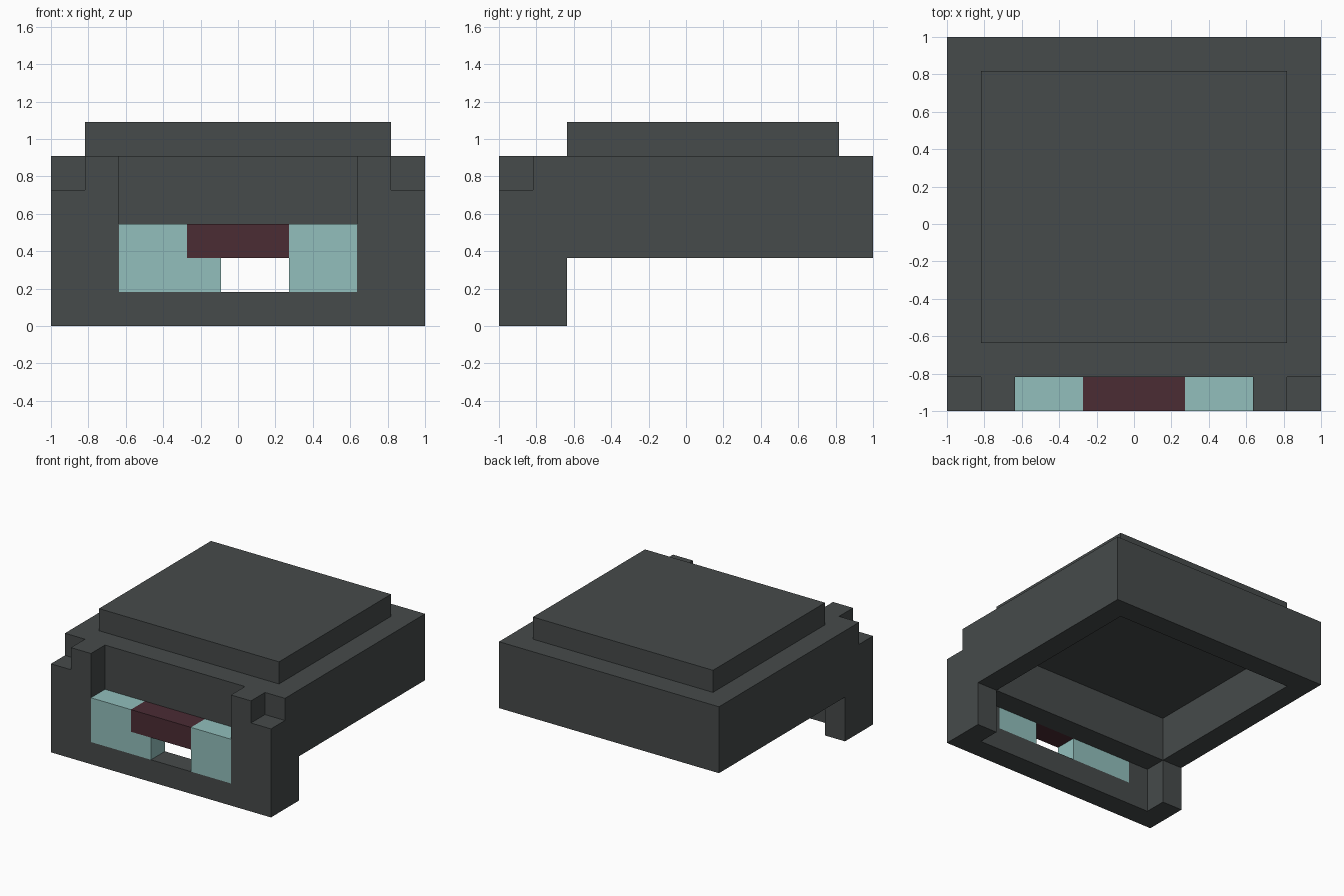
import bpy
import bmesh

if "Cube" in bpy.data.objects:
    bpy.data.objects.remove(bpy.data.objects["Cube"], do_unlink=True)

U = 2 / 11  # one block of the grid the model is built on


def material(name, rgb):
    m = bpy.data.materials.new(name)
    m.use_nodes = True
    m.diffuse_color = (*rgb, 1)
    m.node_tree.nodes["Principled BSDF"].inputs["Base Color"].default_value = (*rgb, 1)
    return m


GREY = material("dark grey", (0.061, 0.069, 0.069))
TEAL = material("pale teal", (0.287, 0.521, 0.503))
RED = material("dark maroon", (0.070, 0.025, 0.034))


def prism(name, profile, y0, y1, mat):
    """Extrude an x-z outline (in blocks) from y0 to y1."""
    bm = bmesh.new()
    face = bm.faces.new([bm.verts.new((x * U, y0 * U, z * U)) for x, z in profile])
    new = bmesh.ops.extrude_face_region(bm, geom=[face])["geom"]
    verts = [v for v in new if isinstance(v, bmesh.types.BMVert)]
    bmesh.ops.translate(bm, verts=verts, vec=(0, (y1 - y0) * U, 0))
    bmesh.ops.recalc_face_normals(bm, faces=bm.faces)
    me = bpy.data.meshes.new(name)
    bm.to_mesh(me)
    bm.free()
    me.materials.append(mat)
    ob = bpy.data.objects.new(name, me)
    bpy.context.collection.objects.link(ob)
    return ob


def box(name, x0, x1, y0, y1, z0, z1, mat=GREY):
    return prism(name, [(x0, z0), (x1, z0), (x1, z1), (x0, z1)], y0, y1, mat)


# Shell: one block, hollowed and trimmed
shell = box("shell", -5.5, 5.5, -5.5, 5.5, 0, 5)
cutters = [
    box("lower_rear_cutter", -7, 7, -3.5, 7, -1, 2),
    box("cavity_cutter", -4.5, 4.5, -3.5, 4.5, -1, 4),
    box("jaw_recess_cutter", -4.5, 4.5, -4.5, -3, -1, 2),
    box("face_opening_cutter", -3.5, 3.5, -7, -4.5, 1, 7),
    box("left_notch_cutter", 4.5, 7, -7, -4.5, 4, 7),
    box("right_notch_cutter", -7, -4.5, -7, -4.5, 4, 7),
]
for c in cutters:
    mod = shell.modifiers.new(c.name, "BOOLEAN")
    mod.operation = "DIFFERENCE"
    mod.solver = "EXACT"
    mod.object = c

# Bake the cuts and drop the cutters
bpy.context.view_layer.update()
baked = bpy.data.meshes.new_from_object(
    shell.evaluated_get(bpy.context.evaluated_depsgraph_get()))
shell.modifiers.clear()
shell.data = baked
for c in cutters:
    bpy.data.objects.remove(c, do_unlink=True)

# Raised top plate
box("top_plate", -4.5, 4.5, -3.5, 4.5, 5, 6)

# Face inserts: stepped panel, plain panel and the bar between them
prism("right_face_panel",
      [(-3.5, 1), (-0.5, 1), (-0.5, 2), (-1.5, 2), (-1.5, 3), (-3.5, 3)],
      -5.5, -4.5, TEAL)
box("left_face_panel", 1.5, 3.5, -5.5, -4.5, 1, 3, TEAL)
box("centre_bar", -1.5, 1.5, -5.5, -4.5, 2, 3, RED)
